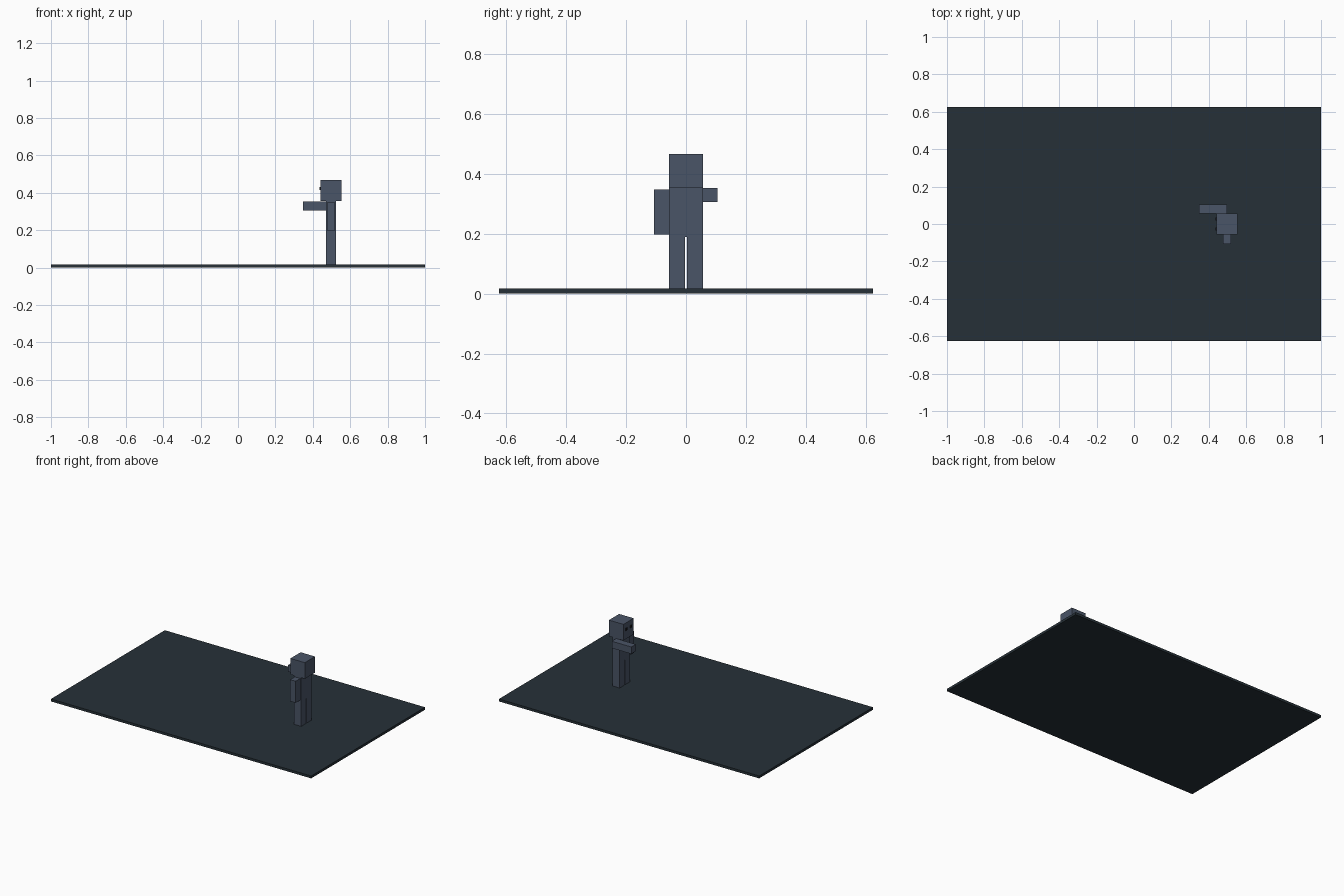
import bpy

if "Cube" in bpy.data.objects:
    bpy.data.objects.remove(bpy.data.objects["Cube"], do_unlink=True)


def material(name, color):
    m = bpy.data.materials.new(name)
    m.use_nodes = True
    m.diffuse_color = color
    m.node_tree.nodes["Principled BSDF"].inputs["Base Color"].default_value = color
    return m


def box(name, x, y, z, mat):
    """Box spanning the given (low, high) range on each axis."""
    spans = (x, y, z)
    bpy.ops.mesh.primitive_cube_add(size=1, location=[(a + b) / 2 for a, b in spans])
    ob = bpy.context.object
    ob.name = name
    ob.scale = [b - a for a, b in spans]
    bpy.ops.object.transform_apply(location=False, rotation=False, scale=True)
    ob.data.materials.append(mat)
    return ob


slate = material("slate grey", (0.068, 0.09, 0.135, 1))
dark = material("dark blue grey", (0.0194, 0.030, 0.039, 1))
black = material("near black", (0.01, 0.01, 0.012, 1))

# Ground slab
box("base", (-1, 1), (-0.625, 0.625), (0, 0.017), dark)

# Blocky figure looking toward -x
depth = (0.471, 0.525)
half = 0.056
box("torso", depth, (-half, half), (0.19, 0.355), slate)
box("head", (0.442, 0.553), (-half, half), (0.355, 0.467), slate)

# Legs and eyes, one per side
for side, s in (("near", -1), ("far", 1)):
    box(side + "_leg", depth, sorted((s * 0.003, s * half)), (0.017, 0.19), slate)
    box(side + "_eye", (0.437, 0.443), sorted((s * 0.018, s * 0.034)), (0.415, 0.431), black)

# One arm hangs, the other reaches forward
box("hanging_arm", (0.476, 0.518), (-0.107, -half), (0.198, 0.348), slate)
box("reaching_arm", (0.347, 0.497), (half, 0.105), (0.306, 0.354), slate)
